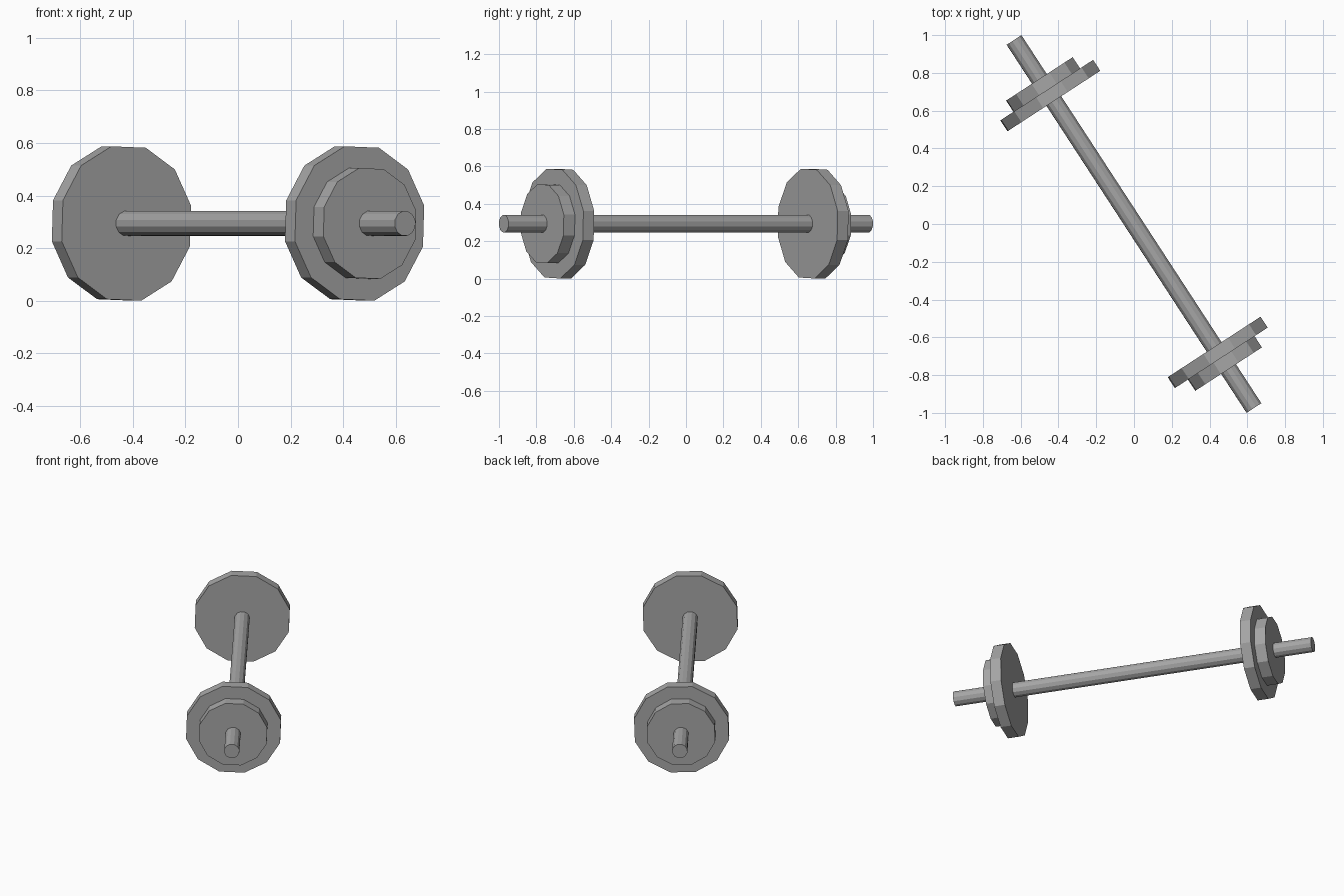
import bpy
import bmesh
from math import cos, sin, radians
from mathutils import Matrix, Vector

cube = bpy.data.objects.get("Cube")
if cube:
    bpy.data.objects.remove(cube, do_unlink=True)

# One grey metal for every part
grey = bpy.data.materials.new("grey metal")
grey.use_nodes = True
colour = (0.38, 0.38, 0.38, 1)
grey.diffuse_color = colour
grey.node_tree.nodes["Principled BSDF"].inputs["Base Color"].default_value = colour

# Frame of the barbell: local z runs along the bar, towards front left
TURN = radians(33.1)
across = Vector((cos(TURN), sin(TURN), 0))
up = Vector((0, 0, 1))
along = across.cross(up)
frame = Matrix((across, up, along)).transposed().to_4x4()
frame.translation = (0, 0, 0.294)
SIDES = 12
ROLL = Matrix.Rotation(radians(13), 4, "Z")


def disc(name, radius, start, end):
    """Flat-sided cylinder between two distances along the bar."""
    mesh = bpy.data.meshes.new(name)
    bm = bmesh.new()
    bmesh.ops.create_cone(
        bm, cap_ends=True, segments=SIDES, radius1=radius, radius2=radius,
        depth=abs(end - start),
        matrix=Matrix.Translation((0, 0, (start + end) / 2)) @ ROLL)
    bm.to_mesh(mesh)
    bm.free()
    mesh.materials.append(grey)
    obj = bpy.data.objects.new(name, mesh)
    obj.matrix_world = frame
    bpy.context.collection.objects.link(obj)


# Bar, then a large inner and small outer weight at each end
disc("bar", 0.048, -1.163, 1.163)
for side, s in (("left", 1), ("right", -1)):
    disc(side + "_large_weight", 0.301, s * 0.777, s * 0.846)
    disc(side + "_small_weight", 0.216, s * 0.84, s * 0.917)
